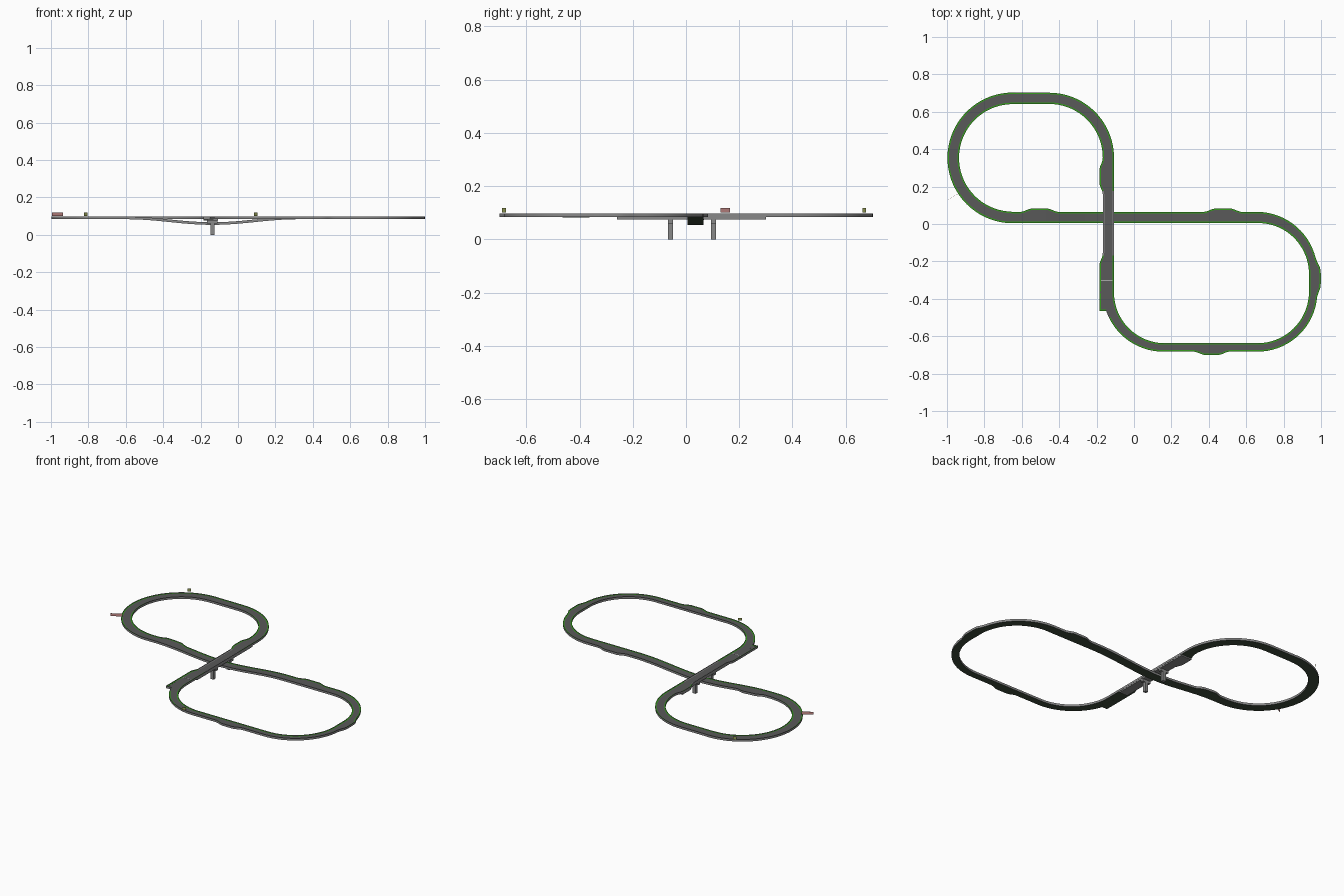
import bpy, bmesh, math
from mathutils import Vector

if "Cube" in bpy.data.objects:
    bpy.data.objects.remove(bpy.data.objects["Cube"])


def material(name, r, g, b):
    m = bpy.data.materials.new(name)
    m.diffuse_color = (r, g, b, 1)
    m.use_nodes = True
    m.node_tree.nodes["Principled BSDF"].inputs["Base Color"].default_value = m.diffuse_color
    return m


ASPHALT = material("asphalt grey", 0.10, 0.10, 0.10)
GRASS = material("grass green", 0.035, 0.34, 0.012)
CONCRETE = material("concrete grey", 0.25, 0.25, 0.25)
UNDER = material("dark underside", 0.048, 0.072, 0.045)
PINK = material("sign pink", 0.60, 0.27, 0.26)
OLIVE = material("sign olive", 0.32, 0.36, 0.10)
LINE = material("line light grey", 0.40, 0.40, 0.40)
ROAD, LIP, BASE = 0.0925, 0.0970, 0.083


def make_object(name, verts, faces, mats, indices=None):
    me = bpy.data.meshes.new(name)
    me.from_pydata(verts, [], faces)
    for m in mats:
        me.materials.append(m)
    if indices:
        me.polygons.foreach_set("material_index", indices)
    bm = bmesh.new()
    bm.from_mesh(me)
    bmesh.ops.recalc_face_normals(bm, faces=bm.faces)
    bm.to_mesh(me)
    bm.free()
    ob = bpy.data.objects.new(name, me)
    bpy.context.collection.objects.link(ob)
    return ob


def prism(name, outline, z0, z1, mat):
    """Vertical prism over a plan outline."""
    n = len(outline)
    verts = [(x, y, z0) for x, y in outline] + [(x, y, z1) for x, y in outline]
    faces = [tuple(range(n))[::-1], tuple(range(n, 2 * n))]
    faces += [(i, (i + 1) % n, (i + 1) % n + n, i + n) for i in range(n)]
    return make_object(name, verts, faces, [mat])


def box(name, x0, x1, y0, y1, z0, z1, mat):
    return prism(name, [(x0, y0), (x1, y0), (x1, y1), (x0, y1)], z0, z1, mat)


# Centreline: (x, y, heading, half width, part tag)
path = []


def straight(a, b, w, tag):
    a, b = Vector(a), Vector(b)
    d = b - a
    n = max(2, round(d.length / 0.015))
    h = math.atan2(d.y, d.x)
    for i in range(n):
        p = a + d * i / n
        path.append((p.x, p.y, h, w, tag))


def arc(c, r, start, sweep, w0, w1, tag):
    n = round(abs(sweep) / 5)
    for i in range(n):
        t = math.radians(start + sweep * i / n)
        h = t + math.copysign(math.pi / 2, sweep)
        path.append((c[0] + r * math.cos(t), c[1] + r * math.sin(t), h,
                     w0 + (w1 - w0) * i / n, tag))


X, Y = -0.137, 0.035
straight((X, -0.362), (X, 0.355), 0.03, "bridge")
arc((-0.454, 0.355), 0.317, 0, 90, 0.03, 0.030, "arc")
straight((-0.454, 0.672), (-0.648, 0.672), 0.030, "back")
arc((-0.648, 0.3535), 0.3185, 90, 180, 0.031, 0.031, "arc")
straight((-0.648, Y), (0.66, Y), 0.030, "dip")
arc((0.66, -0.263), 0.298, 90, -90, 0.030, 0.0225, "arc")
straight((0.958, -0.263), (0.958, -0.362), 0.0225, "side")
arc((0.66, -0.362), 0.298, 0, -90, 0.0225, 0.0225, "arc")
straight((0.66, -0.66), (0.161, -0.66), 0.0225, "front")
arc((0.161, -0.362), 0.298, -90, -90, 0.0225, 0.03, "last")

# Lay-bys widen the left edge: (x, y, reach)
LAYBYS = [(-0.505, Y, 0.1), (0.475, Y, 0.1), (0.97, -0.29, 0.1),
          (0.415, -0.66, 0.095), (X, 0.255, 0.095), (X, -0.36, 0.2)]


def widening(x, y, tag):
    if tag == "last":
        return 0
    best = 0
    for bx, by, reach in LAYBYS:
        t = (reach - math.hypot(x - bx, y - by)) / 0.06
        t = min(1, max(0, t))
        best = max(best, t * t * (3 - 2 * t))
    return 0.018 * best


# Track ribbon: loft a ten-point section with thin side rails along the closed centreline
G, T = 0.008, 0.0003  # widths of the grass edge and the rail
verts, faces, idx = [], [], []
for x, y, h, w, tag in path:
    left = w + widening(x, y, tag)
    dz = 0
    if tag == "dip" and abs(x - X) < 0.46:
        dz = -0.015 * (1 + math.cos(math.pi * (x - X) / 0.46))
    join = tag == "last" and x < -0.1
    lip = ROAD if join else LIP
    section = [(left, BASE), (left, lip), (left - T, lip), (left - T, ROAD), (left - G, ROAD),
               (-w + G, ROAD), (-w + T, ROAD), (-w + T, LIP), (-w, LIP), (-w, BASE)]
    for o, z in section:
        verts.append((x - math.sin(h) * o, y + math.cos(h) * o, z + dz))
N, K = len(path), 10
for i, (x, y, h, w, tag) in enumerate(path):
    j = (i + 1) % N
    edge = 2 if tag == "bridge" and abs(y) < 0.17 else 1
    inner = 0 if tag == "last" and x < -0.1 else edge
    strip = [2, 2, 2, inner, 0, edge, 2, 2, 2, 3]
    for k in range(K):
        m = (k + 1) % K
        faces.append((i * K + k, i * K + m, j * K + m, j * K + k))
        idx.append(strip[k])
track = make_object("track", verts, faces, [ASPHALT, GRASS, CONCRETE, UNDER], idx)
bpy.context.view_layer.objects.active = track
track.select_set(True)
bpy.ops.object.shade_smooth_by_angle(angle=math.radians(30))

# Pit lane stub that ends square beside the last bend
box("pit_lane_end", -0.1845, -0.128, -0.4645, -0.362, BASE, ROAD - 0.0004, ASPHALT)
box("pit_lane_underside", -0.184, -0.130, -0.464, -0.362, BASE - 0.0005, BASE, UNDER)
box("pit_wall_left", -0.185, -0.1847, -0.465, -0.362, BASE, LIP, CONCRETE)
box("pit_wall_end", -0.185, -0.145, -0.465, -0.4647, BASE, LIP, CONCRETE)
box("pit_grass_left", -0.1847, -0.177, -0.4647, -0.362, ROAD - 0.001, ROAD, GRASS)
box("pit_grass_end", -0.1847, -0.142, -0.4647, -0.457, ROAD - 0.001, ROAD, GRASS)

# Start line
box("start_line", -0.177, -0.115, -0.304, -0.300, ROAD - 0.001, ROAD + 0.0004, LINE)

# Bridge deck and its two piers
prism("bridge_deck", [(-0.166, -0.26), (-0.108, -0.26), (-0.108, 0.30), (-0.184, 0.30),
                      (-0.184, 0.22), (-0.166, 0.17)], 0.075, BASE + 0.0005, CONCRETE)
for side, y in (("front", -0.058), ("back", 0.103)):
    box(side + "_pier", -0.147, -0.126, y - 0.0095, y + 0.0095, 0, 0.062, CONCRETE)
    box(side + "_pier_cap", -0.165, -0.109, y - 0.0095, y + 0.0095, 0.060, 0.076, CONCRETE)


# Thin upright signs outside the bends
def sign(name, a, b, mat):
    a, b = Vector(a), Vector(b)
    d = (b - a).normalized() * 0.0003
    n = Vector((-d.y, d.x))
    prism(name, [tuple(p) for p in (a - n, b - n, b + n, a + n)], 0.100, 0.118, mat)


sign("long_sign", (-0.995, 0.130), (-0.935, 0.165), PINK)
sign("back_sign", (-0.823, 0.663), (-0.806, 0.676), OLIVE)
sign("front_sign", (0.086, -0.690), (0.104, -0.676), OLIVE)
